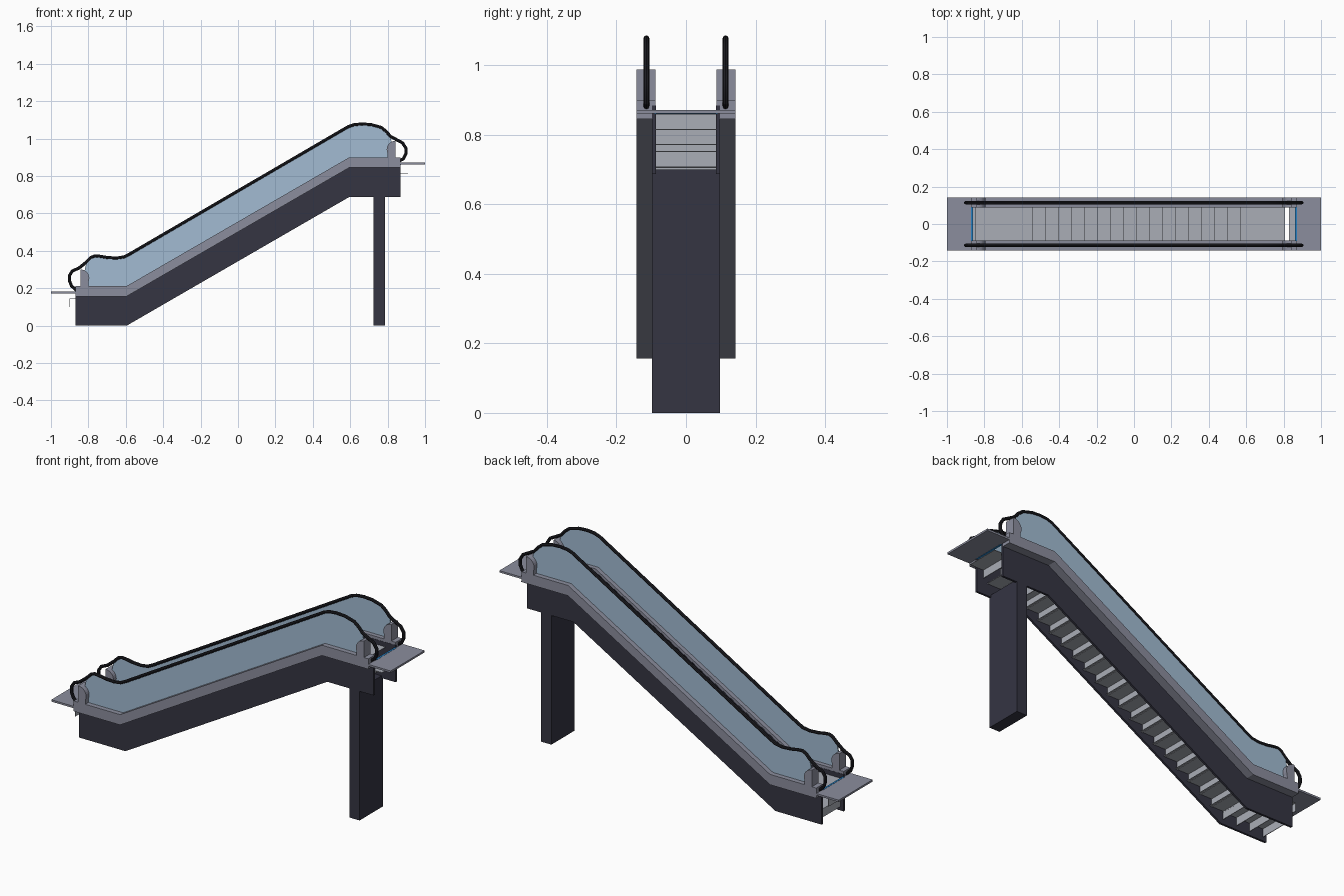
import bpy, bmesh, math
from mathutils import Vector

cube = bpy.data.objects.get("Cube")
if cube:
    bpy.data.objects.remove(cube, do_unlink=True)


def material(name, rgb):
    m = bpy.data.materials.new(name)
    m.use_nodes = True
    m.diffuse_color = (*rgb, 1)
    m.node_tree.nodes["Principled BSDF"].inputs["Base Color"].default_value = (*rgb, 1)
    return m


DARK = material("dark_panel", (0.035, 0.035, 0.055))
GREY = material("grey_metal", (0.26, 0.27, 0.34))
TREAD = material("step_metal", (0.40, 0.42, 0.47))
GLASS = material("blue_glass", (0.36, 0.50, 0.65))
RUBBER = material("black_rubber", (0.012, 0.012, 0.016))
BLUE = material("blue_comb", (0.02, 0.22, 0.55))


def finish(name, bm, mat):
    bmesh.ops.recalc_face_normals(bm, faces=bm.faces)
    mesh = bpy.data.meshes.new(name)
    bm.to_mesh(mesh)
    bm.free()
    obj = bpy.data.objects.new(name, mesh)
    bpy.context.collection.objects.link(obj)
    mesh.materials.append(mat)
    return obj


def add_prism(bm, points, y0, y1):
    """Extrude an x-z outline from y0 to y1."""
    face = bm.faces.new([bm.verts.new((x, y0, z)) for x, z in points])
    new = bmesh.ops.extrude_face_region(bm, geom=[face])["geom"]
    verts = [v for v in new if isinstance(v, bmesh.types.BMVert)]
    bmesh.ops.translate(bm, verts=verts, vec=(0, y1 - y0, 0))


def prism(name, points, y0, y1, mat):
    bm = bmesh.new()
    add_prism(bm, points, y0, y1)
    return finish(name, bm, mat)


def rect(x0, x1, z0, z1):
    return [(x0, z0), (x1, z0), (x1, z1), (x0, z1)]


END, KNEE, RISE = 0.868, 0.595, 0.688


def run(z, end=END):
    """Flat, incline, flat line whose lower landing is at height z."""
    return [(-end, z), (-KNEE, z), (KNEE, z + RISE), (end, z + RISE)]


def band(low, high):
    return run(low) + run(high)[::-1]


# Handrail path from the lower newel to the upper newel
rail = [(-.85, .185), (-.868, .193), (-.89, .212), (-.901, .24), (-.9, .27),
        (-.885, .293), (-.85, .308), (-.81, .34), (-.785, .365), (-.765, .373),
        (-.74, .371), (-.70, .364), (-.65, .361), (-.61, .367), (-.58, .382),
        (.59, 1.064), (.62, 1.074), (.66, 1.078), (.71, 1.075), (.765, 1.06),
        (.79, 1.04), (.815, 1.012), (.85, .993), (.88, .977), (.897, .95),
        (.898, .92), (.885, .893), (.855, .876)]


def newel(side, base):
    """Half-disc outline, straight toward the landing."""
    arc = [(side * (.842 - .047 * math.sin(a)), base + .042 + .046 * math.cos(a))
           for a in (math.pi * i / 14 for i in range(10))]
    return arc + [(side * .80, base - .02), (side * .842, base - .02)]


# Paired side parts
for label, s in (("left", 1), ("right", -1)):
    prism(f"{label}_truss_panel", band(0, .197), s * .087, s * .098, DARK)
    prism(f"{label}_trim", band(.157, .212), s * .088, s * .143, GREY)
    pane = [p for p in rail if abs(p[0]) < .845]
    prism(f"{label}_glass_pane", pane + run(.205, .84)[::-1], s * .111, s * .117, GLASS)
    prism(f"{label}_lower_newel", newel(-1, .212), s * .088, s * .143, GREY)
    prism(f"{label}_upper_newel", newel(1, .212 + RISE), s * .088, s * .143, GREY)

    curve = bpy.data.curves.new(f"{label}_handrail", "CURVE")
    curve.dimensions = "3D"
    curve.bevel_depth = .0085
    curve.bevel_resolution = 2
    curve.use_fill_caps = True
    spline = curve.splines.new("POLY")
    spline.points.add(len(rail) - 1)
    for point, (x, z) in zip(spline.points, rail):
        point.co = (x, s * .114, z, 1)
    curve.materials.append(RUBBER)
    handrail = bpy.data.objects.new(f"{label}_handrail", curve)
    bpy.context.collection.objects.link(handrail)
    bpy.ops.object.select_all(action="DESELECT")
    handrail.select_set(True)
    bpy.context.view_layer.objects.active = handrail
    bpy.ops.object.convert(target="MESH")
    bpy.ops.object.shade_smooth_by_angle()

# Landings with their comb strips
for label, s, z in (("lower", -1, .178), ("upper", 1, .866)):
    prism(f"{label}_landing", rect(s * .868, s, z - .005, z + .005), -.143, .143, GREY)
    prism(f"{label}_comb", rect(s * .862, s * .872, z - .006, z + .006), -.09, .09, BLUE)

# Support pillar
prism("support_pillar", rect(.725, .785, 0, .70), -.098, .098, DARK)

# Moving steps, running up, round both ends, and back beneath
PITCH, WIDTH, DROP, SHEET = .08, .082, .045, .003


def walk(points, pitch):
    """Evenly spaced points along a polyline."""
    out, offset = [], 0
    for a, b in zip(points, points[1:]):
        a, b = Vector(a), Vector(b)
        length = (b - a).length
        while offset < length:
            out.append(a.lerp(b, offset / length))
            offset += pitch
        offset -= length
    return out


def loop_line(z):
    return [(-.85, z), (-.62, z), (.575, z + RISE), (.785, z + RISE)]


def add_steps(name, places):
    bm = bmesh.new()
    for x, z in places:
        outline = [(x, z), (x + WIDTH, z), (x + WIDTH, z - SHEET),
                   (x + SHEET, z - SHEET), (x + SHEET, z - DROP), (x, z - DROP)]
        add_prism(bm, outline, -.0875, .0875)
    finish(name, bm, TREAD)


add_steps("upper_steps", walk(loop_line(.172), PITCH))
add_steps("return_steps", walk(loop_line(.066), PITCH))
add_steps("turning_steps", [(-.9, .145), (.828, .817)])
